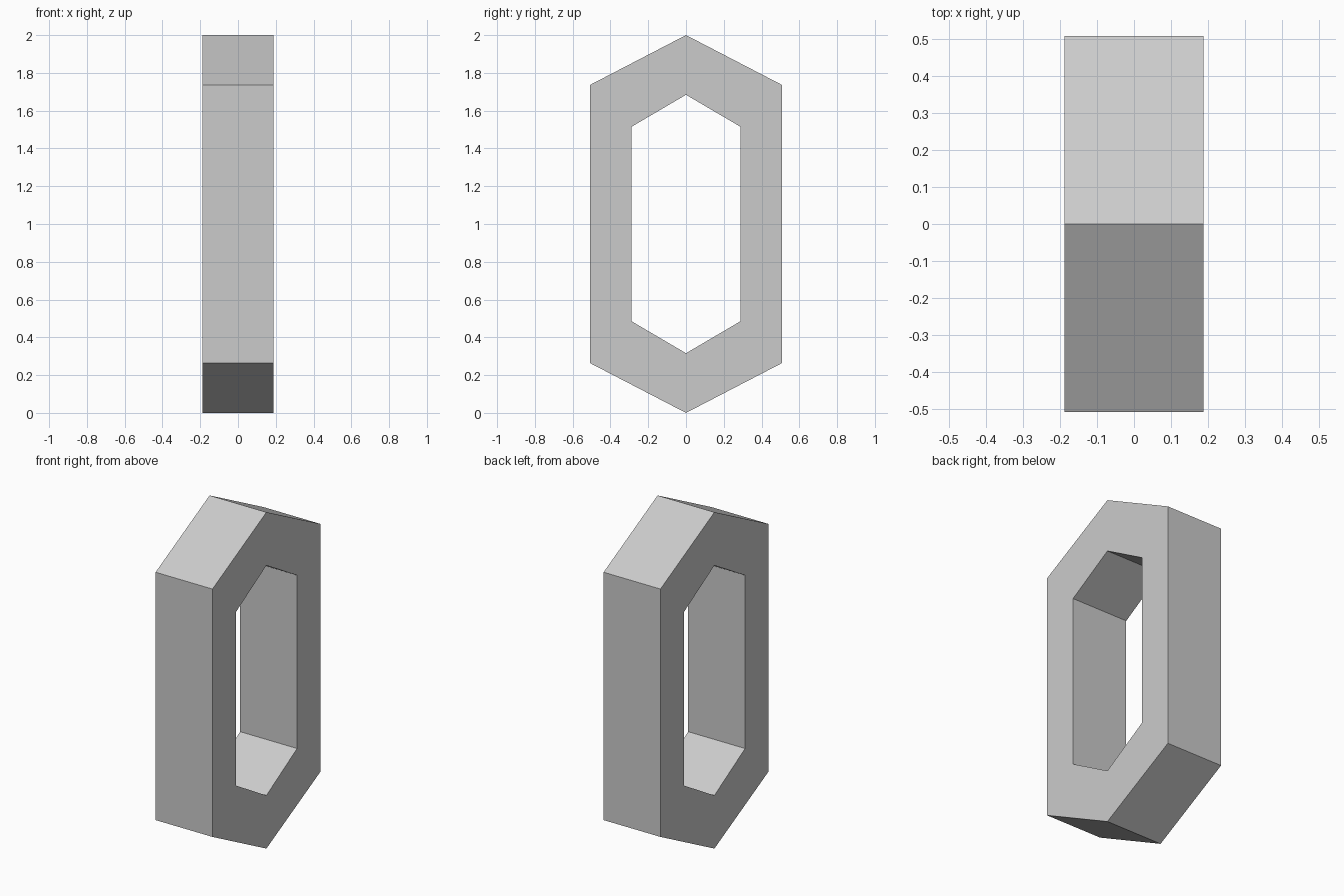
import bpy, bmesh

if "Cube" in bpy.data.objects:
    bpy.data.objects.remove(bpy.data.objects["Cube"])

HALF_DEPTH = 0.187


def hexagon(half_width, shoulder, tip):
    """Tall hexagon profile in (y, z), centred on z = 1."""
    return [(0, 1 + tip), (-half_width, 1 + shoulder), (-half_width, 1 - shoulder),
            (0, 1 - tip), (half_width, 1 - shoulder), (half_width, 1 + shoulder)]


# Outer and inner outlines at both ends of the depth
bm = bmesh.new()
outlines = [hexagon(0.507, 0.737, 1.0), hexagon(0.288, 0.515, 0.684)]
rings = [[bm.verts.new((x, y, z)) for y, z in outline]
         for x, outline in ((-HALF_DEPTH, outlines[0]), (HALF_DEPTH, outlines[0]),
                            (HALF_DEPTH, outlines[1]), (-HALF_DEPTH, outlines[1]))]

# Outer wall, right side, inner wall, left side
for a, b in zip(rings, rings[1:] + rings[:1]):
    for i in range(6):
        j = (i + 1) % 6
        bm.faces.new((a[i], a[j], b[j], b[i]))
bmesh.ops.recalc_face_normals(bm, faces=bm.faces)

mesh = bpy.data.meshes.new("hexagonal_link")
bm.to_mesh(mesh)
bm.free()
link = bpy.data.objects.new("hexagonal_link", mesh)
bpy.context.collection.objects.link(link)
